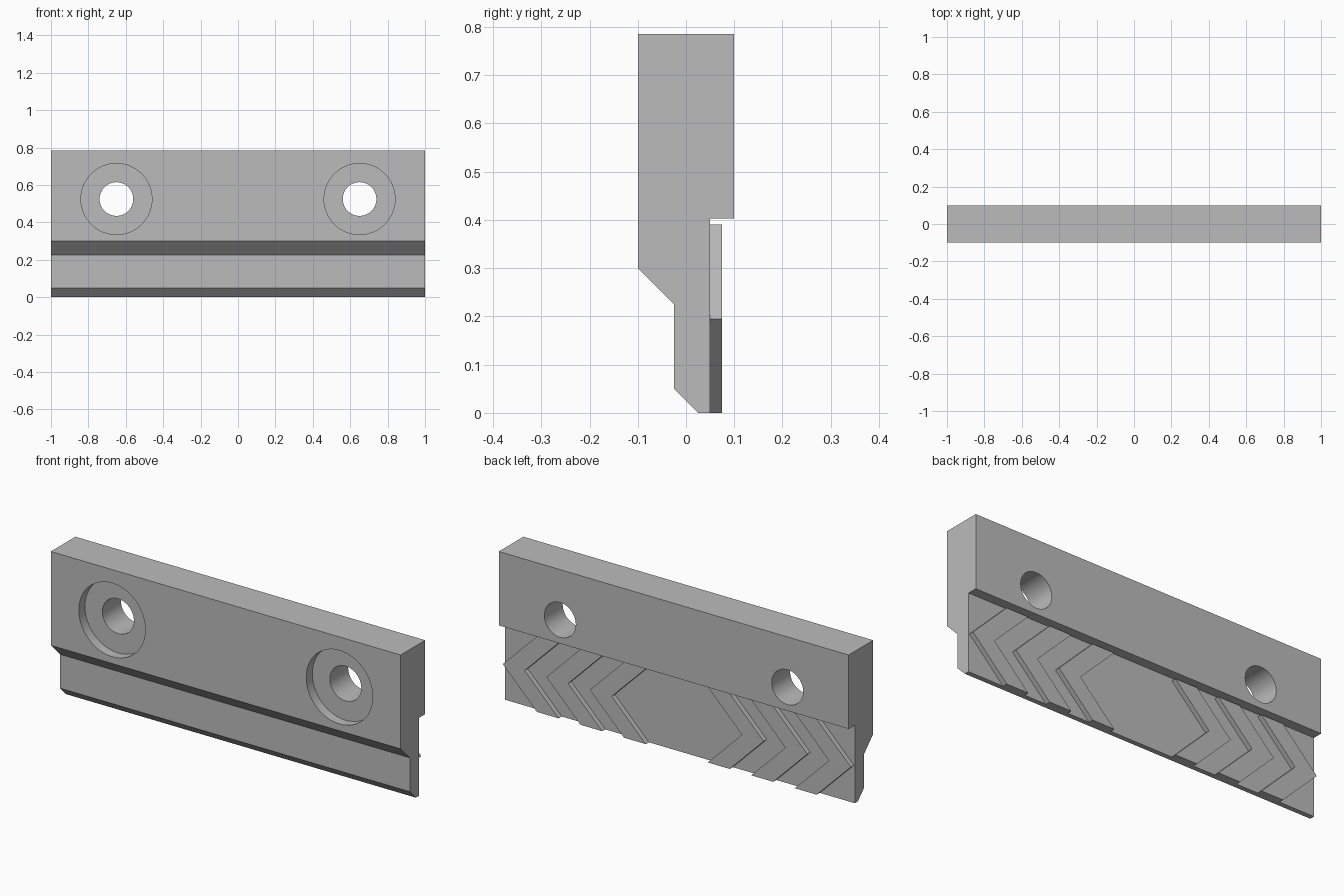
import bpy, bmesh, math
from mathutils import Matrix

cube = bpy.data.objects.get("Cube")
if cube:
    bpy.data.objects.remove(cube, do_unlink=True)

grey = bpy.data.materials.new("plain_grey")
grey.use_nodes = True
GREY = (0.5, 0.5, 0.5, 1)
grey.diffuse_color = GREY
grey.node_tree.nodes["Principled BSDF"].inputs["Base Color"].default_value = GREY


def make_object(name, bm):
    bmesh.ops.recalc_face_normals(bm, faces=bm.faces)
    mesh = bpy.data.meshes.new(name)
    bm.to_mesh(mesh)
    bm.free()
    mesh.materials.append(grey)
    obj = bpy.data.objects.new(name, mesh)
    bpy.context.collection.objects.link(obj)
    return obj


def prism(name, points, shift):
    """Extrude a closed outline of 3D points along shift."""
    bm = bmesh.new()
    face = bm.faces.new([bm.verts.new(p) for p in points])
    moved = bmesh.ops.extrude_face_region(bm, geom=[face])["geom"]
    bmesh.ops.translate(bm, vec=shift,
                        verts=[v for v in moved if isinstance(v, bmesh.types.BMVert)])
    return make_object(name, bm)


def cutter(name, x, z, radius, y0, y1):
    """Hidden cylinder along y."""
    bm = bmesh.new()
    bmesh.ops.create_cone(bm, cap_ends=True, segments=64, radius1=radius,
                          radius2=radius, depth=y1 - y0)
    bm.transform(Matrix.Translation((x, (y0 + y1) / 2, z))
                 @ Matrix.Rotation(math.pi / 2, 4, 'X'))
    obj = make_object(name, bm)
    obj.hide_render = True
    obj.hide_set(True)
    return obj


# Jaw plate: stepped and chamfered side profile (y, z) run along x
profile = [(-0.1, 0.785), (0.1, 0.785), (0.1, 0.403), (0.05, 0.403), (0.05, 0),
           (0.025, 0), (-0.025, 0.05), (-0.025, 0.225), (-0.1, 0.3)]
plate = prism("jaw_plate", [(-1, y, z) for y, z in profile], (2, 0, 0))

# Counterbored bolt holes
for side, s in (("left", 1), ("right", -1)):
    for part, radius, y0, y1 in (("counterbore", 0.19, -0.2, -0.05),
                                 ("bolt_hole", 0.09, -0.3, 0.3)):
        cut = plate.modifiers.new(part, 'BOOLEAN')
        cut.operation = 'DIFFERENCE'
        cut.solver = 'EXACT'
        cut.object = cutter(f"{side}_{part}_cutter", s * 0.65, 0.525, radius, y0, y1)

# Apply the cuts, then smooth the round walls only
bpy.context.view_layer.objects.active = plate
plate.select_set(True)
for mod in list(plate.modifiers):
    bpy.ops.object.modifier_apply(modifier=mod.name)
bpy.ops.object.shade_smooth_by_angle(angle=math.radians(30))
for obj in list(bpy.data.objects):
    if obj.name.endswith("_cutter"):
        bpy.data.objects.remove(obj, do_unlink=True)

# Raised grip chevrons on the back, pointing outward
HALF, WIDTH = 0.195, 0.125
for side, s in (("left", 1), ("right", -1)):
    for i in range(3):
        tip = 0.995 - i * 0.249
        outer = [(tip - HALF, 0), (tip, HALF), (tip - HALF, 2 * HALF)]
        inner = [(x - WIDTH, z) for x, z in reversed(outer)]
        prism(f"{side}_grip_chevron_{i + 1}",
              [(s * x, 0.045, z) for x, z in outer + inner], (0, 0.03, 0))
